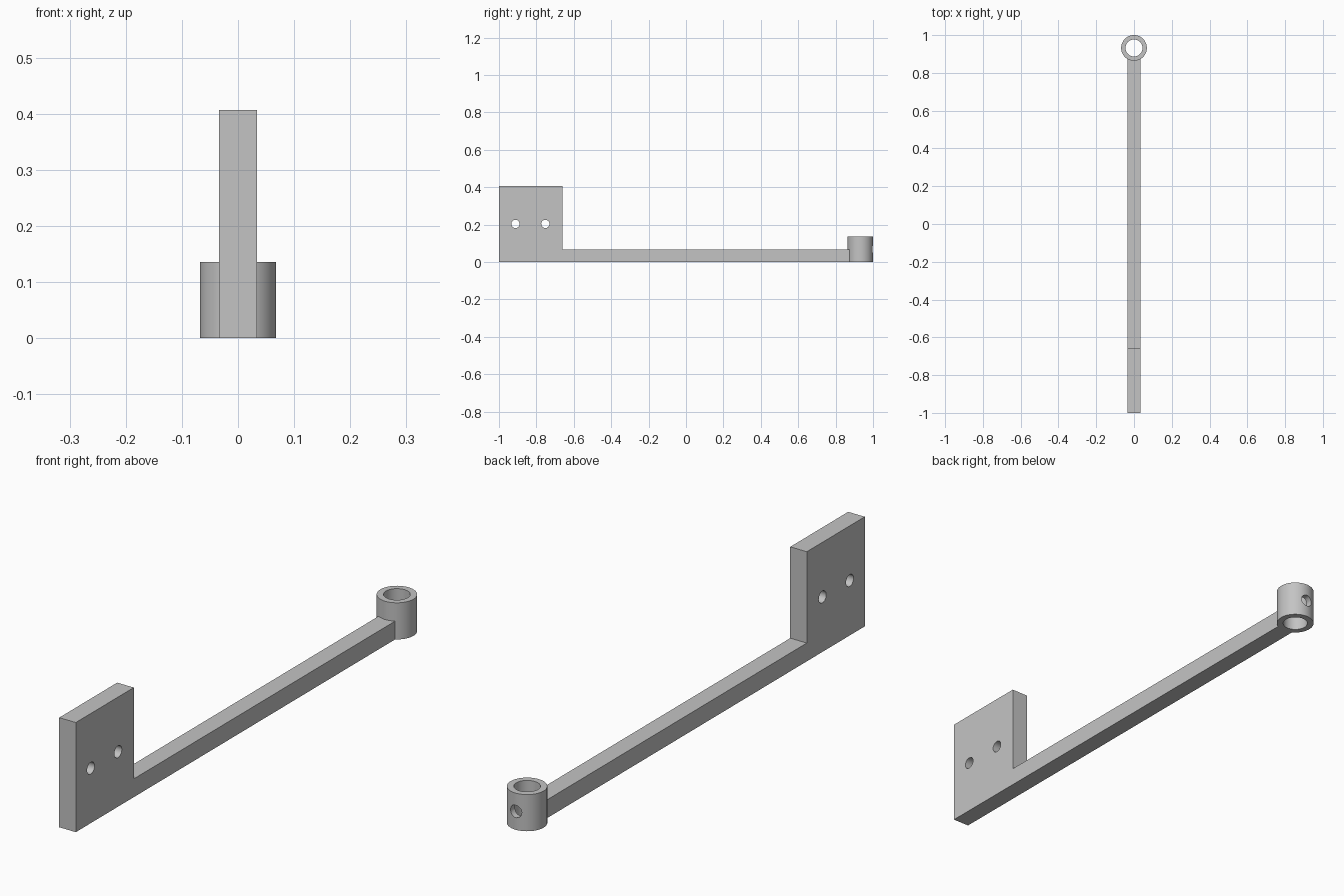
import bpy
import bmesh
from math import pi, radians

cube = bpy.data.objects.get("Cube")
if cube:
    bpy.data.objects.remove(cube, do_unlink=True)

HALF_W = 0.034        # half thickness of plate and arm
COLLAR_Y = 0.932      # collar axis
COLLAR_R = 0.068
COLLAR_H = 0.136

grey = bpy.data.materials.new("plain_grey")
grey.use_nodes = True
grey.diffuse_color = (0.55, 0.55, 0.55, 1)
grey.node_tree.nodes["Principled BSDF"].inputs["Base Color"].default_value = grey.diffuse_color


def cylinder(name, radius, depth, location, rotation=(0, 0, 0), sides=64):
    bpy.ops.mesh.primitive_cylinder_add(vertices=sides, radius=radius, depth=depth,
                                        location=location, rotation=rotation)
    obj = bpy.context.object
    obj.name = name
    obj.data.materials.append(grey)
    return obj


def cut(target, cutter):
    """Subtract the cutter from the target, then discard the cutter."""
    cutter.hide_render = True
    mod = target.modifiers.new("hole", 'BOOLEAN')
    mod.operation = 'DIFFERENCE'
    mod.solver = 'EXACT'
    mod.object = cutter
    bpy.ops.object.select_all(action='DESELECT')
    target.select_set(True)
    bpy.context.view_layer.objects.active = target
    bpy.ops.object.modifier_apply(modifier=mod.name)
    bpy.data.objects.remove(cutter, do_unlink=True)


def smooth(obj):
    bpy.ops.object.select_all(action='DESELECT')
    obj.select_set(True)
    bpy.context.view_layer.objects.active = obj
    bpy.ops.object.shade_smooth_by_angle(angle=radians(30))


# Mounting plate and arm: one L-shaped side profile, extruded across x
profile = [(-1, 0), (0.88, 0), (0.88, 0.068), (-0.66, 0.068), (-0.66, 0.407), (-1, 0.407)]
bm = bmesh.new()
face = bm.faces.new([bm.verts.new((-HALF_W, y, z)) for y, z in profile])
side = bmesh.ops.extrude_face_region(bm, geom=[face])
bmesh.ops.translate(bm, vec=(2 * HALF_W, 0, 0),
                    verts=[v for v in side["geom"] if isinstance(v, bmesh.types.BMVert)])
bmesh.ops.recalc_face_normals(bm, faces=bm.faces)
mesh = bpy.data.meshes.new("plate_and_arm")
bm.to_mesh(mesh)
bm.free()
mesh.materials.append(grey)
plate = bpy.data.objects.new("plate_and_arm", mesh)
bpy.context.collection.objects.link(plate)

# Two screw holes through the plate
for y in (-0.912, -0.752):
    cut(plate, cylinder("screw_hole_cutter", 0.022, 0.3, (0, y, 0.204), (0, pi / 2, 0), 32))
smooth(plate)

# Collar at the back end, with a vertical bore and a set-screw hole in its back wall
collar = cylinder("collar", COLLAR_R, COLLAR_H, (0, COLLAR_Y, COLLAR_H / 2))
cut(collar, cylinder("bore_cutter", 0.045, 0.4, (0, COLLAR_Y, COLLAR_H / 2)))
cut(collar, cylinder("set_screw_cutter", 0.023, 0.12,
                     (0, COLLAR_Y + 0.06, COLLAR_H / 2), (pi / 2, 0, 0), 32))
smooth(collar)
